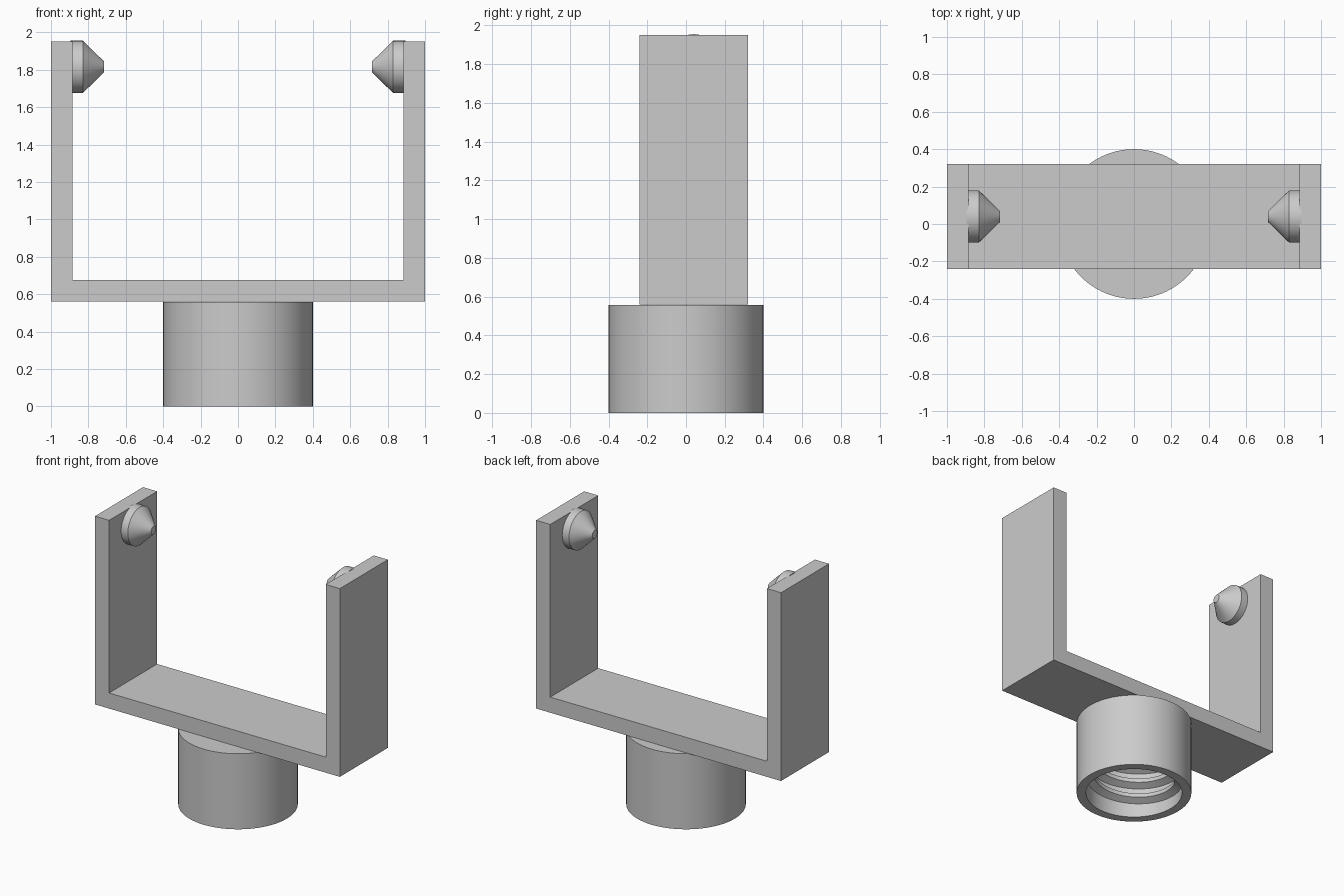
import bpy, bmesh, math
from mathutils import Matrix

cube = bpy.data.objects.get("Cube")
if cube:
    bpy.data.objects.remove(cube, do_unlink=True)

grey = bpy.data.materials.new("plain grey")
grey.use_nodes = True
grey.diffuse_color = (0.6, 0.6, 0.6, 1)
grey.node_tree.nodes["Principled BSDF"].inputs["Base Color"].default_value = (0.6, 0.6, 0.6, 1)


def finish(name, bm, smooth=False):
    bmesh.ops.recalc_face_normals(bm, faces=bm.faces)
    mesh = bpy.data.meshes.new(name)
    bm.to_mesh(mesh)
    bm.free()
    mesh.materials.append(grey)
    ob = bpy.data.objects.new(name, mesh)
    bpy.context.collection.objects.link(ob)
    if smooth:
        bpy.ops.object.select_all(action='DESELECT')
        bpy.context.view_layer.objects.active = ob
        ob.select_set(True)
        bpy.ops.object.shade_smooth_by_angle(angle=math.radians(30))
    return ob


def lathe(name, profile, steps, matrix=Matrix()):
    """Spin a (radius, height) profile about z, then place it."""
    bm = bmesh.new()
    verts = [bm.verts.new((r, 0, z)) for r, z in profile]
    edges = [bm.edges.new(pair) for pair in zip(verts, verts[1:])]
    bmesh.ops.spin(bm, geom=verts + edges, axis=(0, 0, 1), cent=(0, 0, 0),
                   angle=math.tau, steps=steps, use_duplicate=False)
    bmesh.ops.remove_doubles(bm, verts=bm.verts, dist=1e-4)
    bmesh.ops.transform(bm, matrix=matrix, verts=bm.verts)
    return finish(name, bm, True)


FRONT, BACK = -0.24, 0.32
MID_Y = (FRONT + BACK) / 2
BASE, TOP, WALL = 0.56, 1.95, 0.115
SOCKET_R, BORE_R, BORE_TOP = 0.4, 0.335, 0.5

# U-shaped bracket: extruded outline
bm = bmesh.new()
inner = 1 - WALL
outline = [(-1, BASE), (1, BASE), (1, TOP), (inner, TOP), (inner, BASE + WALL),
           (-inner, BASE + WALL), (-inner, TOP), (-1, TOP)]
face = bm.faces.new([bm.verts.new((x, FRONT, z)) for x, z in outline])
ext = bmesh.ops.extrude_face_region(bm, geom=[face])
bmesh.ops.translate(bm, vec=(0, BACK - FRONT, 0),
                    verts=[v for v in ext["geom"] if isinstance(v, bmesh.types.BMVert)])
finish("bracket", bm)

# Conical pivot pins on the inner faces of the arms
pin = [(0, -0.01), (0.14, -0.01), (0.14, 0.055), (0.03, 0.168), (0, 0.168)]
for side, name in ((1, "left_pin"), (-1, "right_pin")):
    place = Matrix.Translation((side * inner, MID_Y, 1.815)) @ Matrix.Rotation(-side * math.pi / 2, 4, 'Y')
    lathe(name, pin, 48, place)

# Hollow socket, open at the bottom
lathe("socket", [(0, BASE - 0.002), (SOCKET_R, BASE - 0.002), (SOCKET_R, 0), (BORE_R, 0),
                 (BORE_R, BORE_TOP), (0, BORE_TOP)], 96)

# Internal screw thread: trapezoid ridge swept along a helix
PITCH, TURNS, SEG = 0.12, 3, 64
ridge = [(BORE_R + 0.01, -0.045), (0.285, -0.015), (0.285, 0.015), (BORE_R + 0.01, 0.045)]
bm = bmesh.new()
rings = []
for i in range(TURNS * SEG + 1):
    a = math.tau * i / SEG
    z0 = 0.07 + PITCH * i / SEG
    rings.append([bm.verts.new((r * math.cos(a), r * math.sin(a), z0 + z)) for r, z in ridge])
for p, q in zip(rings, rings[1:]):
    for k in range(4):
        n = (k + 1) % 4
        bm.faces.new((p[k], p[n], q[n], q[k]))
bm.faces.new(rings[0])
bm.faces.new(rings[-1])
finish("screw_thread", bm, True)
